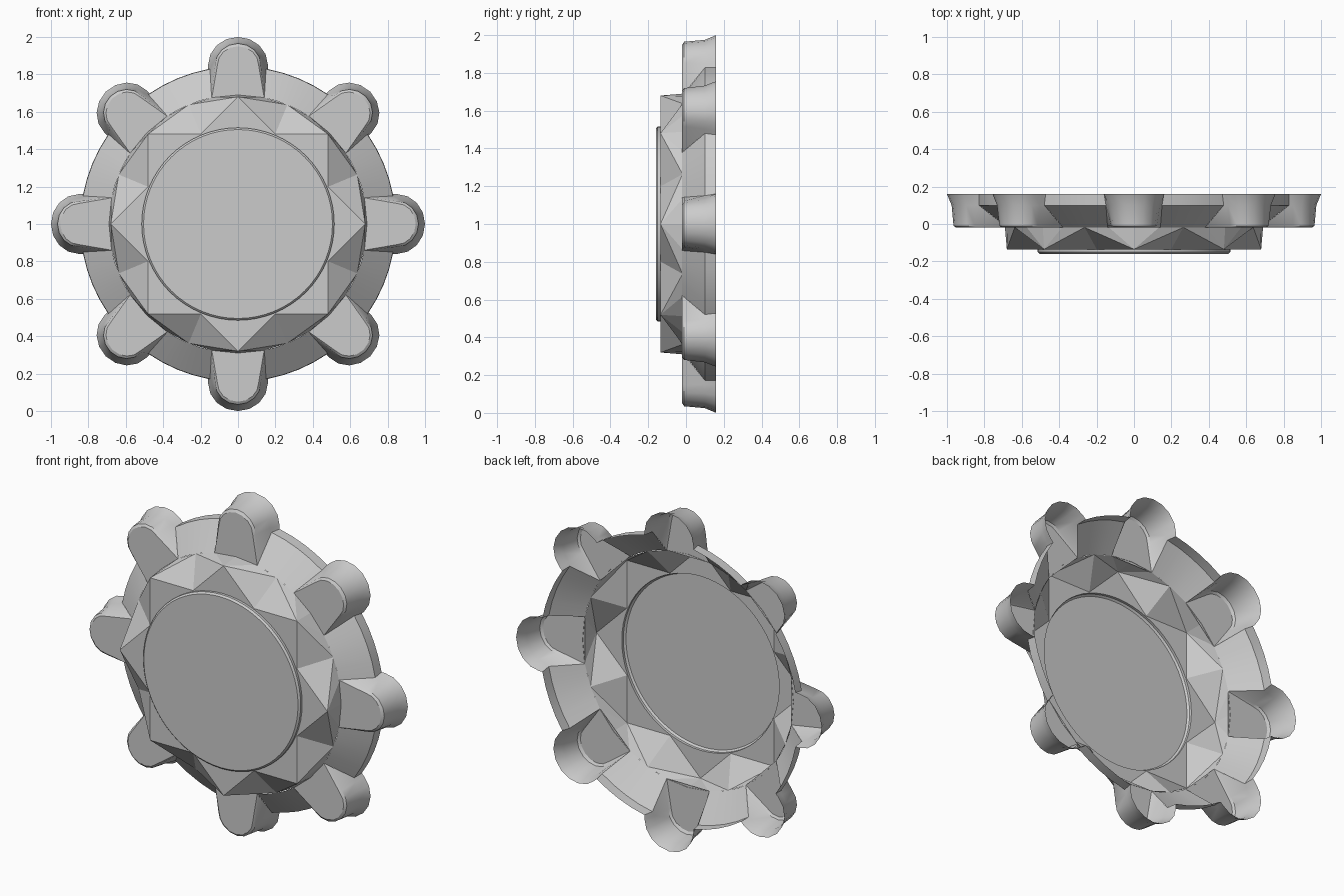
import bpy, bmesh
from math import sin, cos, pi, atan2

if "Cube" in bpy.data.objects:
    bpy.data.objects.remove(bpy.data.objects["Cube"])

TIP_R, NOTCH_R, BASE_R, DISC_R = 0.68, 0.52, 0.69, 0.515
PLATE_Y, BASE_Y = -0.135, -0.018


def at(a, r, y, u=0.0):
    """Point at clock angle a, radius r, depth y and sideways offset u."""
    return (u * cos(a) + r * sin(a), y, 1 + r * cos(a) - u * sin(a))


def make(name, faces, smooth=None):
    """Weld a list of polygons into an open shell that faces forward."""
    bm = bmesh.new()
    for f in faces:
        bm.faces.new([bm.verts.new(p) for p in f])
    bmesh.ops.remove_doubles(bm, verts=bm.verts, dist=0.0005)
    bmesh.ops.recalc_face_normals(bm, faces=bm.faces)
    if sum(f.normal.y * f.calc_area() for f in bm.faces) > 0:
        bmesh.ops.reverse_faces(bm, faces=bm.faces)
    me = bpy.data.meshes.new(name)
    bm.to_mesh(me)
    bm.free()
    ob = bpy.data.objects.new(name, me)
    bpy.context.collection.objects.link(ob)
    if smooth:
        bpy.ops.object.select_all(action='DESELECT')
        ob.select_set(True)
        bpy.context.view_layer.objects.active = ob
        bpy.ops.object.shade_smooth_by_angle(angle=smooth)
    return ob


def strips(rows, closed=False):
    """Quads between successive rows of points."""
    out = []
    for a, b in zip(rows, rows[1:]):
        n = len(a)
        for i in range(n if closed else n - 1):
            j = (i + 1) % n
            out.append([a[i], a[j], b[j], b[i]])
    return out


def circle(r, y, n=64):
    return [at(2 * pi * i / n, r, y) for i in range(n)]


# Raised central disc with a bevelled rim
rows = [circle(DISC_R, PLATE_Y), circle(DISC_R, -0.15), circle(0.505, -0.16)]
make("centre_disc", strips(rows, True) + [rows[-1]], 0.4)

# Faceted bezel: eight-pointed star plate, slanted facets, curved wall fans
corners = [at(k * pi / 8, NOTCH_R if k % 2 else TIP_R, PLATE_Y) for k in range(16)]
star = []
for k in range(16):
    p, q = corners[k], corners[(k + 1) % 16]
    star += [tuple(p[c] + (q[c] - p[c]) * t / 4 for c in range(3)) for t in range(4)]
faces = strips([circle(DISC_R, PLATE_Y), star], True)
for k in range(8):
    a = k * pi / 4
    tip, nxt = corners[2 * k], corners[(2 * k + 2) % 16]
    notch, low = corners[2 * k + 1], at(a + pi / 8, BASE_R, BASE_Y)
    faces += [[tip, notch, low], [notch, nxt, low]]
    arc = [at(a - pi / 8 + pi / 16 * i, BASE_R, BASE_Y) for i in range(5)]
    faces += [[tip, arc[i], arc[i + 1]] for i in range(4)]
make("faceted_bezel", faces)

# Flared lobes; each layer is y, root (u, r), cap half width, cap length
LAYERS = [(-0.02, 0.140, 0.675, 0.110, 0.100),
          (-0.01, 0.142, 0.690, 0.122, 0.115),
          (0.10, 0.150, 0.828, 0.138, 0.125),
          (0.16, 0.160, 0.828, 0.160, 0.150)]
for k in range(8):
    a = k * pi / 4
    rows = []
    for y, u, r, w, h in LAYERS:
        cap = [at(a, 0.85 + h * sin(pi * i / 8), y, w * cos(pi * i / 8)) for i in range(9)]
        rows.append([at(a, r, y, u)] + cap + [at(a, r, y, -u)])
    make(f"lobe_{k + 1}", strips(rows) + [rows[0]], 0.5)

# Sloped rim sectors between the lobes
for k in range(8):
    rows = []
    for y, u, r in ((-0.02, 0.140, 0.675), (0.10, 0.150, 0.828), (0.16, 0.160, 0.828)):
        rad, off = (u * u + r * r) ** 0.5, atan2(u, r)
        rows.append([at(k * pi / 4 + off + (pi / 4 - 2 * off) * i / 4, rad, y) for i in range(5)])
    make(f"rim_sector_{k + 1}", strips(rows), 0.5)
